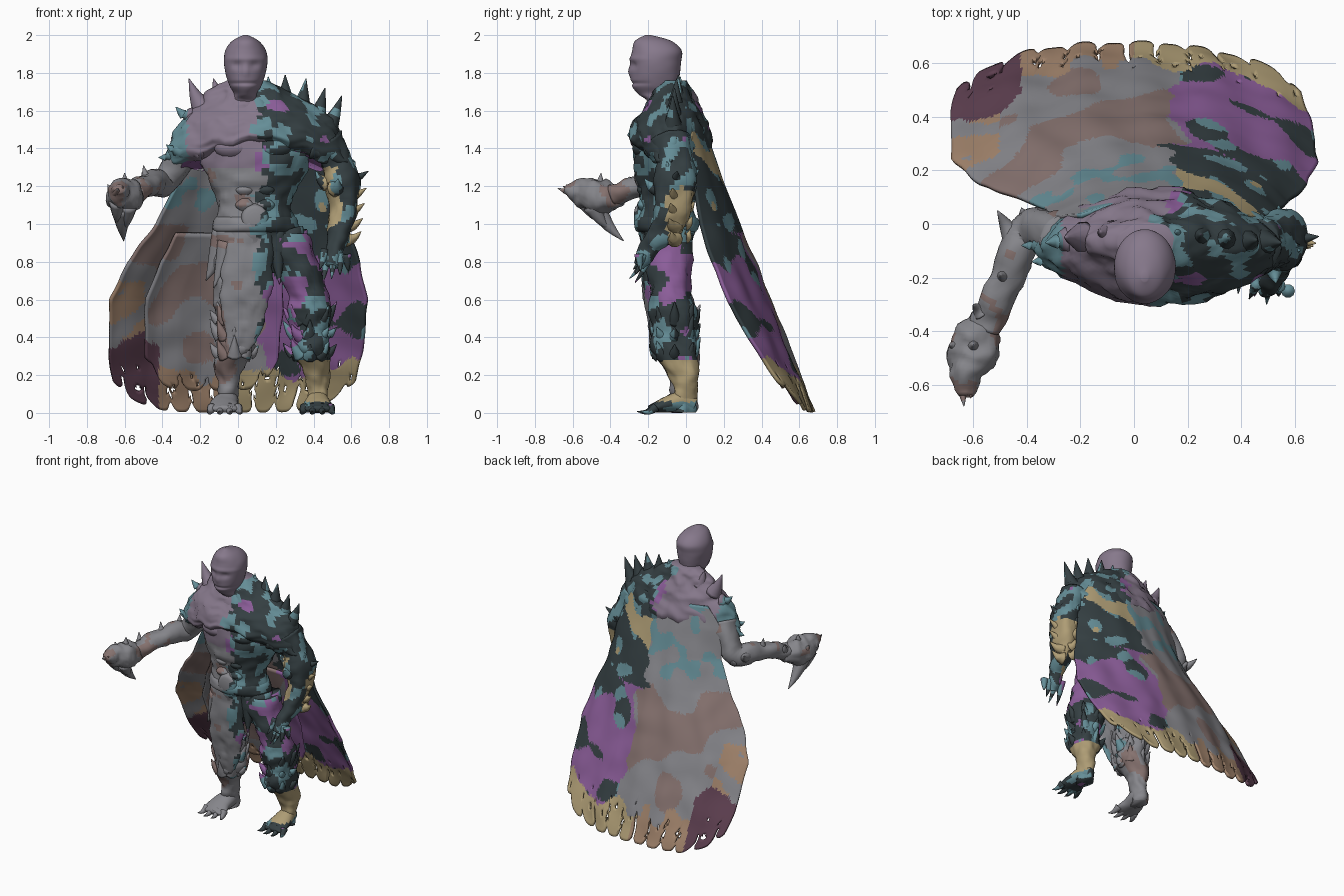
import bpy, bmesh, random
from math import sin, cos, pi, exp
from mathutils import Vector, noise

random.seed(4)
COL = dict(grey=(.24, .24, .26), mauve=(.24, .19, .26), dark=(.035, .05, .055), teal=(.13, .27, .31),
           purple=(.26, .11, .32), gold=(.43, .34, .18), maroon=(.11, .05, .08), brown=(.24, .17, .16), rust=(.36, .23, .15))
NAMES = list(COL)
MATS = []
for k in NAMES:
    m = bpy.data.materials.new(k)
    m.diffuse_color = (*COL[k], 1)
    MATS.append(m)


# Patchy colouring chosen from position
def body_colour(p):
    n, q = noise.noise(p * 11), noise.noise(p * 6 + Vector((5, 1, 3)))
    if p.x + .1 * n < .1:
        if p.z > 1.3:
            return 'teal' if p.x < -.27 else 'mauve'
        return 'brown' if q > .38 else 'grey'
    if .06 < p.z < .27 or (p.x > .45 and .85 < p.z < 1.3 and q > -.1):
        return 'gold'
    if .55 < p.z < .9 and q > -.05:
        return 'purple'
    return 'teal' if n > .12 else ('purple' if q > .3 else 'dark')


def cape_colour(p):
    n, q = noise.noise(p * 8), noise.noise(p * 4 + Vector((2, 7, 1)))
    if p.x < -.42 and p.z < .38 + .1 * n:
        return 'maroon'
    if p.z < .22 + .12 * n:
        return 'gold' if p.x > 0 else 'rust'
    if p.x < -.5 and p.z < .7:
        return 'rust' if n > 0 else 'grey'
    if p.x < .15 + .1 * n:
        return 'brown' if q > .1 and p.z < 1 else ('teal' if p.z > 1.05 and n > .1 else 'grey')
    if p.z < .95 and q > -.15:
        return 'purple'
    return 'gold' if q > .3 else ('teal' if n > .15 else 'dark')


def finish(name, bm, colour=body_colour):
    bmesh.ops.recalc_face_normals(bm, faces=bm.faces)
    for f in bm.faces:
        f.smooth = True
        f.material_index = NAMES.index(colour(f.calc_center_median()))
    me = bpy.data.meshes.new(name)
    bm.to_mesh(me)
    bm.free()
    for m in MATS:
        me.materials.append(m)
    ob = bpy.data.objects.new(name, me)
    bpy.context.collection.objects.link(ob)
    return ob


def spline(pts, steps):
    out = []
    for i in range(len(pts) - 1):
        a, b, c, d = (pts[max(0, min(len(pts) - 1, i + k))] for k in (-1, 0, 1, 2))
        for s in range(steps):
            t = s / steps
            out.append([.5 * (2 * y + (z - x) * t + (2 * x - 5 * y + 4 * z - w) * t * t + (3 * y - x - 3 * z + w) * t ** 3)
                        for x, y, z, w in zip(a, b, c, d)])
    return out + [list(pts[-1])]


# Loft of elliptical rings (x, y, z, rx, ry) with rough surface
def loft(bm, pts, n=28, steps=6, amp=.0, freq=9, flat=False, warp=None):
    rs, rings = spline(pts, steps), []
    for i, r in enumerate(rs):
        c = Vector(r[:3])
        t = Vector((0, 0, 1)) if flat else (Vector(rs[min(i + 1, len(rs) - 1)][:3]) - Vector(rs[max(i - 1, 0)][:3])).normalized()
        u = Vector((0, 1, 0)) if abs(t.x) > .95 else Vector((1, 0, 0))
        u = (u - t * u.dot(t)).normalized()
        v = t.cross(u)
        ring = []
        for k in range(n):
            a = 2 * pi * k / n
            d = u * cos(a) * max(r[3], .001) + v * sin(a) * max(r[4], .001)
            p = c + d
            h = noise.noise(p * freq) + .6 * noise.noise(p * freq * 2.3)
            p += d.normalized() * amp * h
            ring.append(bm.verts.new(warp(p, i / (len(rs) - 1)) if warp else p))
        rings.append(ring)
    for a, b in zip(rings, rings[1:]):
        for k in range(n):
            bm.faces.new((a[k], a[(k + 1) % n], b[(k + 1) % n], b[k]))
    bm.faces.new(rings[0])
    bm.faces.new(rings[-1])


def part(name, pts, colour=body_colour, **kw):
    bm = bmesh.new()
    loft(bm, pts, **kw)
    return finish(name, bm, colour)


# Curved spikes, given as base, tip and radius
def spikes(name, items, colour=body_colour, bend=.015):
    bm = bmesh.new()
    for b, t, r in items:
        b, t = Vector(b), Vector(t)
        m = (b + t) / 2 + Vector((0, 0, -bend))
        loft(bm, [(*b, r, r), (*m, r * .55, r * .55), (*t, .002, .002)], n=10, steps=3)
    return finish(name, bm, colour)


# Head: smooth skull with brow, shallow eyes and mouth
def face(p, t):
    if p.y < -.2:
        dx = abs(p.x - .04)
        p.y += .016 * exp(-((dx - .045) / .025) ** 2 - ((p.z - 1.84) / .02) ** 2)
        p.y -= .006 * exp(-((p.z - 1.875) / .015) ** 2) + .012 * exp(-(dx / .014) ** 2 - ((p.z - 1.805) / .03) ** 2)
        p.y += .01 * exp(-((p.z - 1.745) / .008) ** 2)
    return p
part('head', [(.04, -.08, 1.52, .15, .12), (.04, -.11, 1.64, .09, .09), (.04, -.15, 1.685, .06, .1),
              (.04, -.165, 1.73, .083, .122), (.04, -.163, 1.79, .104, .13), (.04, -.16, 1.86, .115, .134), (.04, -.155, 1.92, .106, .13),
              (.04, -.175, 1.97, .07, .095), (.04, -.2, 2.0, .012, .015)], lambda p: 'mauve', flat=True, n=40, steps=8, amp=.002, warp=face)

# Torso with waist and hips
part('torso', [(.1, -.09, .74, .2, .09), (.1, -.1, .88, .23, .13), (.09, -.1, 1.0, .21, .15), (.09, -.1, 1.1, .195, .145),
               (.09, -.1, 1.22, .24, .16), (.09, -.1, 1.38, .3, .18), (.08, -.09, 1.54, .29, .15), (.06, -.08, 1.68, .12, .1)],
     flat=True, n=48, steps=8, amp=.02)
# Chest plates and stomach muscles
bm = bmesh.new()
for s in (-1, 1):
    loft(bm, [(.08 + s * .1, -.2, 1.34, .06, .04), (.08 + s * .11, -.22, 1.4, .1, .065), (.08 + s * .11, -.19, 1.5, .09, .05)], flat=True, amp=.006)
    for z in (1.1, 1.18, 1.26):
        loft(bm, [(.09 + s * .055, -.225, z - .035, .02, .01), (.09 + s * .055, -.23, z, .05, .03), (.09 + s * .055, -.23, z + .035, .02, .01)], n=14, flat=True)
finish('chest_muscles', bm)

# Shoulder mantle with raised front hem, folds and tapered ends
def hem(p, t):
    w = min(1, abs(p.x - .1) / .46)
    p.y = -.08 + (p.y + .08) * (1 - .22 * w * w)
    if p.y < -.1:
        p.z += .16 * (1 - w) * t ** 3
    p.z += .012 * sin(p.x * 40) * t
    return p
part('shoulder_mantle', [(.05, -.06, 1.76, .1, .06), (.06, -.065, 1.71, .2, .095), (.09, -.07, 1.63, .31, .135), (.1, -.08, 1.54, .4, .19),
                         (.1, -.085, 1.44, .46, .215), (.105, -.08, 1.36, .475, .205), (.11, -.07, 1.29, .43, .16)],
     flat=True, n=72, steps=8, amp=.026, freq=10, warp=hem)
# Collar and hem spikes
items = [((-.19, -.05, 1.62), (-.26, -.05, 1.77), .06), ((-.09, -.04, 1.66), (-.13, -.03, 1.77), .055), ((-.25, -.06, 1.57), (-.33, -.07, 1.62), .05),
         ((.17, -.04, 1.66), (.16, -.03, 1.78), .05), ((.25, -.05, 1.63), (.25, -.04, 1.79), .06), ((.33, -.06, 1.6), (.36, -.05, 1.77), .06),
         ((.41, -.07, 1.55), (.46, -.06, 1.72), .06), ((.47, -.07, 1.5), (.55, -.07, 1.68), .06)]
for i in range(16):
    c, s = cos(pi * i / 8), sin(pi * i / 8)
    if abs(c) > .6:
        items.append(((.1 + .42 * c, -.08 + .14 * s, 1.39), (.1 + .52 * c, -.08 + .16 * s, 1.33 + random.uniform(-.03, .1)), .05))
spikes('mantle_spikes', items)

# Reaching arm and open hand
grey = lambda p: 'brown' if noise.noise(p * 9) > .4 else 'grey'
part('reaching_arm', [(-.27, -.06, 1.42, .09, .09), (-.34, -.02, 1.29, .075, .08), (-.4, -.03, 1.215, .07, .075), (-.46, -.16, 1.215, .067, .067),
                      (-.52, -.29, 1.185, .06, .055), (-.56, -.38, 1.155, .055, .055)], grey, n=24, amp=.015)
part('open_hand', [(-.55, -.34, 1.14, .04, .04), (-.585, -.42, 1.145, .085, .09), (-.61, -.5, 1.15, .088, .09),
                   (-.63, -.57, 1.17, .06, .06), (-.635, -.64, 1.19, .035, .025)], grey, n=28, amp=.02, freq=12)
spikes('open_hand_fingers', [((-.65, -.54, 1.17), (-.635, -.68, 1.19), .04), ((-.6, -.55, 1.18), (-.61, -.65, 1.2), .035), ((-.62, -.48, 1.09), (-.605, -.33, .91), .055),
       ((-.58, -.5, 1.1), (-.6, -.4, .97), .05), ((-.64, -.54, 1.12), (-.64, -.43, 1.0), .045), ((-.65, -.46, 1.17), (-.69, -.45, 1.21), .04),
       ((-.6, -.46, 1.19), (-.6, -.45, 1.27), .045), ((-.48, -.2, 1.23), (-.5, -.19, 1.31), .04), ((-.57, -.33, 1.19), (-.6, -.3, 1.25), .035),
       ((-.45, -.05, 1.22), (-.51, .05, 1.27), .045), ((-.4, 0, 1.2), (-.42, .06, 1.21), .045), ((-.5, -.3, 1.18), (-.47, -.34, 1.17), .03)], grey)

# Hanging arm, elbow guard and clawed hand
part('hanging_arm', [(.46, -.08, 1.45, .1, .1), (.52, -.06, 1.33, .085, .1), (.55, -.06, 1.22, .09, .115), (.555, -.07, 1.08, .075, .1),
                     (.54, -.12, .96, .06, .075), (.52, -.18, .89, .05, .055), (.51, -.22, .83, .055, .055), (.5, -.25, .78, .035, .035)], n=28, amp=.018)
items = [((.47 + .035 * k, -.2 - .02 * k + .01, .84), (.45 + .045 * k, -.3 + .03 * abs(k - 1), .69 + .02 * k), .026) for k in range(4)]
items += [((.46, -.22, .86), (.43, -.28, .76), .025)]
for z in (1.25, 1.16, 1.08, 1.0, .93):
    items += [((.57, -.06, z - .01), (.69 - (1.25 - z) * .12, -.05 + random.uniform(-.05, .05), z + .03), .045),
              ((.54, 0, z), (.54, .07 - (1.25 - z) * .15, z + .04), .04)]
items += [((.47, -.08, 1.22), (.41, -.1, 1.28), .05), ((.56, -.08, 1.22), (.62, -.1, 1.33), .055), ((.52, -.15, 1.19), (.53, -.22, 1.24), .05)]
spikes('arm_spikes_and_fingers', items)

# Legs with armoured shins and clawed feet
def leg(name, hip, knee, ankle, toe, grow):
    bm = bmesh.new()
    loft(bm, [(hip, -.09, .95, .12, .12), ((hip + knee) / 2, -.09, .78, .125, .115), (knee - .01, -.08, .62, .1, .11), (knee, -.07, .54, .11 * grow, .13),
              (knee, -.055, .44, .095 * grow, .115), (knee + .01, -.055, .34, .1 * grow, .12), (ankle, -.02, .22, .07, .085),
              (ankle, -.01, .12, .052, .065), (ankle, -.01, .03, .055, .07), (ankle, -.01, .003, .05, .065)], flat=True, n=32, amp=.022)
    loft(bm, [(ankle, .05, .04, .03, .035), (ankle, -.02, .06, .055, .058), (toe, -.1, .045, .075, .043), (toe, -.17, .025, .085, .024), (toe, -.2, .02, .06, .015)], n=18, amp=.005)
    finish(name, bm)
    items = [((toe + .045 * k, -.16, .03), (toe + .062 * k, -.27 + .02 * abs(k), .008), .026) for k in (-1.5, -.5, .5, 1.5)]
    for z in (.53, .45, .35):
        for a in range(8):
            c, s = cos(a * .78), sin(a * .78)
            items.append(((knee + .07 * c, -.06 - .085 * s, z - .04), (knee + .135 * c * grow, -.06 - .135 * s, z + random.uniform(.0, .07)), .045))
    spikes(name + '_spikes', items)
leg('straight_leg', .01, -.02, -.05, -.07, .95)
leg('forward_leg', .25, .38, .42, .42, 1.05)

# Belt, buckle and hip plates
bm = bmesh.new()
loft(bm, [(.09, -.1, .95, .19, .13), (.09, -.1, .97, .225, .165), (.09, -.1, 1.02, .22, .165), (.09, -.1, 1.05, .19, .13)], flat=True, n=48, steps=3, amp=.014)
loft(bm, [(.09, -.23, 1.03, .075, .08), (.09, -.265, 1.03, .065, .065), (.09, -.275, 1.03, .03, .03)], n=20)
finish('belt_and_buckle', bm)
spikes('hip_plates', [((-.06, -.1, .96), (-.17, -.1, .7), .08), ((-.05, -.16, .9), (-.13, -.17, .66), .06), ((.27, -.12, .96), (.38, -.16, .72), .08),
                      ((.2, -.16, .96), (.22, -.2, .68), .06), ((.3, -.05, .95), (.4, -.02, .7), .07)])
# Front loin cloth over the straight leg
part('loin_cloth', [(.08, -.21, 1.02, .1, .03), (.06, -.205, .85, .13, .035), (.04, -.195, .65, .135, .035), (.03, -.175, .48, .11, .03), (.0, -.16, .33, .06, .015)],
     flat=True, n=40, steps=8, amp=.016, freq=11)

# Cape outline rows: height, left edge, right edge, middle depth, forward curl of the edges
ROWS = [(1.55, -.2, .38, .08, .05), (1.4, -.31, .48, .13, .11), (1.2, -.33, .53, .2, .15), (1.0, -.43, .57, .275, .19),
        (.8, -.58, .64, .355, .21), (.6, -.68, .68, .435, .21), (.3, -.68, .65, .56, .16), (.1, -.65, .6, .635, .1), (0, -.6, .55, .675, .08)]
def cape_row(z):
    for a, b in zip(ROWS, ROWS[1:]):
        if z >= b[0]:
            t = (a[0] - z) / (a[0] - b[0])
            return [p + (q - p) * t for p, q in zip(a, b)]
    return ROWS[-1]


def cloth(name, s0, s1, top, low, lift, nu, nv, waves):
    bm, g = bmesh.new(), []
    for j in range(nv + 1):
        row = []
        for i in range(nu + 1):
            s = s0 + (s1 - s0) * i / nu
            e = 2 * i / nu - 1
            zb = low + .16 * e ** 6 + .06 * (1 - abs(sin(waves * s))) ** 2
            z = max(0.005, top + (zb - top) * j / nv)
            _, l, r, y, off = cape_row(z)
            x = (l + r) / 2 + s * (r - l) / 2
            p = Vector((x, y - off * abs(s) ** 2.2 - lift * (.5 + .5 * j / nv), z))
            p.y += (.006 * sin(s * 17) + .014 * noise.noise(p * 6)) * min(1, j / nv * 2)
            p.x += .012 * noise.noise(p * 7 + Vector((9, 0, 0)))
            row.append(bm.verts.new(p))
        g.append(row)
    for j in range(nv):
        for i in range(nu):
            s, z = s0 + (s1 - s0) * (i + .5) / nu, g[j][i].co.z
            slit = abs(sin(waves * s)) < .22 and z < .2 and noise.noise(Vector((s * 6, 0, z * 22))) > -.12
            hole = .08 < z < .28 and noise.noise(Vector((s * 22, 3, z * 18))) > .52
            if not slit and not hole:
                bm.faces.new((g[j][i], g[j + 1][i], g[j + 1][i + 1], g[j][i + 1]))
    bmesh.ops.delete(bm, geom=[v for v in bm.verts if not v.link_faces], context='VERTS')
    ob = finish(name, bm, cape_colour)
    sol = ob.modifiers.new('thickness', 'SOLIDIFY')
    sol.thickness, sol.offset = .018, 0
cloth('cape', -1, 1, 1.55, .005, 0, 120, 90, 17)
cloth('inner_cape_layer', -.72, .35, .95, .12, .075, 60, 40, 14)
